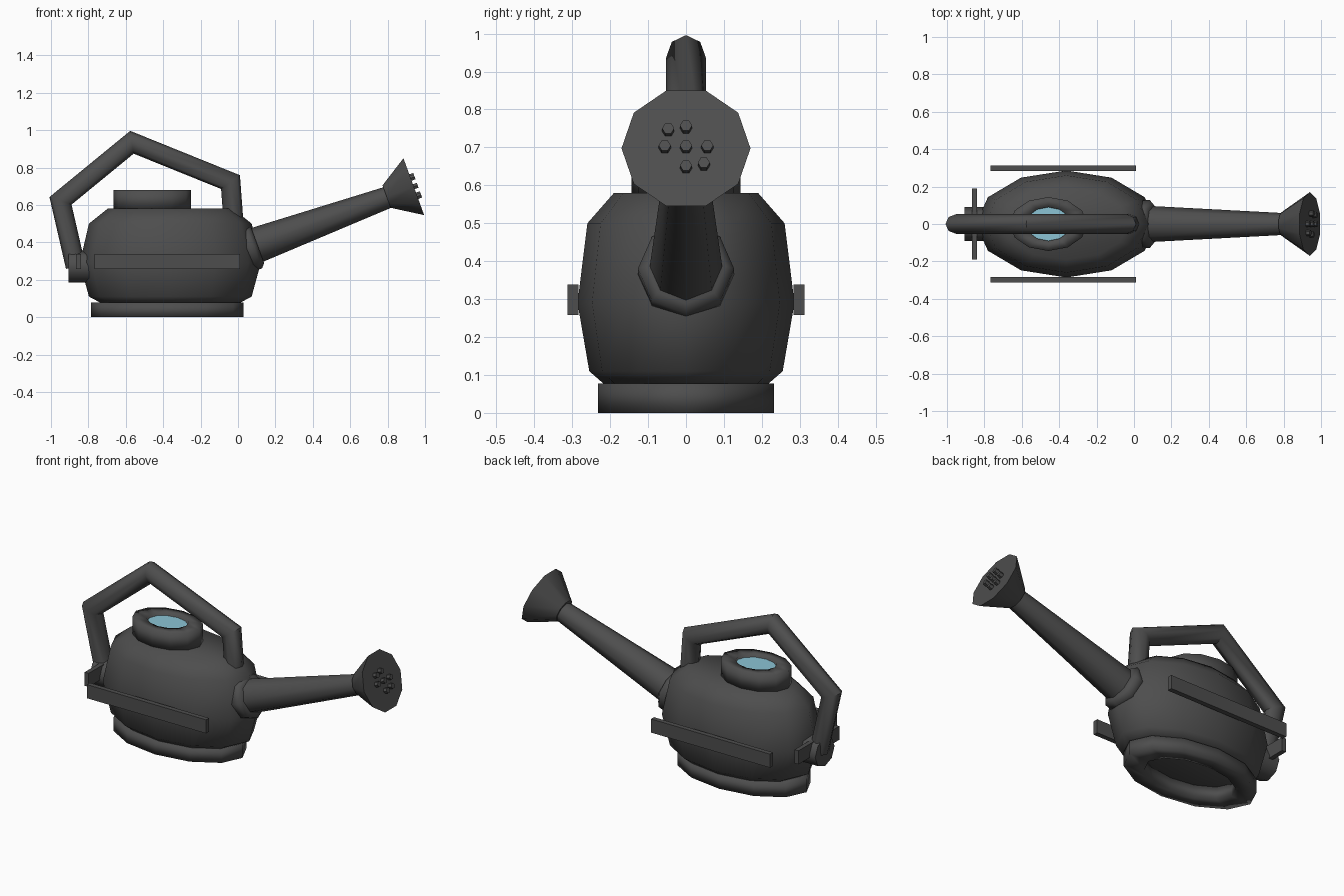
import bpy, bmesh, math
from mathutils import Vector

if "Cube" in bpy.data.objects:
    bpy.data.objects.remove(bpy.data.objects["Cube"])


def material(name, color):
    m = bpy.data.materials.new(name)
    m.diffuse_color = color
    m.use_nodes = True
    m.node_tree.nodes["Principled BSDF"].inputs["Base Color"].default_value = m.diffuse_color
    return m


GREY = material("dark_grey", (0.075, 0.075, 0.075, 1))
BLUE = material("water_blue", (0.26, 0.55, 0.66, 1))


def ring(x, z, ux, uz, ry, n, y=0.0, phase=0.0):
    """Ring of n points spanned by the xz vector (ux, uz) and the y axis."""
    out = []
    for i in range(n):
        a = math.tau * i / n + phase
        out.append(Vector((x + ux * math.cos(a), y + ry * math.sin(a), z + uz * math.cos(a))))
    return out


def finish(name, bm, mat, angle):
    bmesh.ops.recalc_face_normals(bm, faces=bm.faces)
    me = bpy.data.meshes.new(name)
    bm.to_mesh(me)
    bm.free()
    me.materials.append(mat)
    ob = bpy.data.objects.new(name, me)
    bpy.context.collection.objects.link(ob)
    bpy.ops.object.select_all(action='DESELECT')
    ob.select_set(True)
    bpy.context.view_layer.objects.active = ob
    if angle:
        bpy.ops.object.shade_smooth_by_angle(angle=math.radians(angle))
    return ob


def loft(name, rings, closed=False, mat=GREY, angle=50):
    """Skin a row of rings; cap the ends or close it into a tube wall."""
    bm = bmesh.new()
    vs = [[bm.verts.new(p) for p in r] for r in rings]
    n, m = len(vs[0]), len(vs)
    for k in range(m if closed else m - 1):
        a, b = vs[k], vs[(k + 1) % m]
        for i in range(n):
            j = (i + 1) % n
            bm.faces.new((a[i], a[j], b[j], b[i]))
    if not closed:
        bm.faces.new(vs[0])
        bm.faces.new(vs[-1])
    return finish(name, bm, mat, angle)


def box(name, x0, x1, y0, y1, z0, z1):
    bm = bmesh.new()
    bmesh.ops.create_cube(bm, size=1)
    for v in bm.verts:
        v.co = Vector(((x0 + x1) / 2 + v.co.x * (x1 - x0),
                       (y0 + y1) / 2 + v.co.y * (y1 - y0),
                       (z0 + z1) / 2 + v.co.z * (z1 - z0)))
    return finish(name, bm, GREY, 0)


# Oval body
CX = -0.362
profile = [(0.075, 0.37, 0.215), (0.11, 0.435, 0.255), (0.29, 0.484, 0.286),
           (0.5, 0.435, 0.26), (0.58, 0.335, 0.19)]
loft("body", [ring(CX, z, rx, 0, ry, 12) for z, rx, ry in profile])

# Open base ring and filler neck
for name, x, z0, z1, rx, ry, ix, iy in (
        ("base_ring", -0.378, 0, 0.077, 0.407, 0.232, 0.28, 0.155),
        ("filler_neck", -0.458, 0.575, 0.68, 0.208, 0.144, 0.12, 0.09)):
    loft(name, [ring(x, z0, rx, 0, ry, 12), ring(x, z1, rx, 0, ry, 12),
                ring(x, z1, ix, 0, iy, 12), ring(x, z0, ix, 0, iy, 12)],
         closed=True, angle=100)

# Water inside the neck
loft("water", [ring(-0.458, z, 0.12, 0, 0.09, 12) for z in (0.6, 0.662)], mat=BLUE)

# Strips on both sides and the back
for s, name in ((1, "left"), (-1, "right")):
    y0, y1 = sorted((s * 0.284, s * 0.312))
    box("side_strip_" + name, -0.766, 0.01, y0, y1, 0.258, 0.338)
box("back_strip", -0.866, -0.84, -0.19, 0.19, 0.258, 0.338)

# Handle: mitred eight-sided tube
path = [Vector(p) for p in ((-0.868, 0.27), (-0.949, 0.622), (-0.567, 0.935),
                            (-0.04, 0.722), (-0.025, 0.52))]
R = 0.053
rings = []
for i, p in enumerate(path):
    dirs = []
    if i > 0:
        dirs.append((p - path[i - 1]).normalized())
    if i < len(path) - 1:
        dirs.append((path[i + 1] - p).normalized())
    normals = [Vector((-d.y, d.x)) for d in dirs]
    m = sum(normals, Vector((0, 0))).normalized()
    m *= R / m.dot(normals[0])
    rings.append(ring(p.x, p.y, m.x, m.y, R, 8))
loft("handle", rings)

# Round mount at the foot of the handle
loft("handle_mount", [ring(x, 0.27, 0, 0.085, 0.09, 8) for x in (-0.905, -0.78)])

# Spout axis
tilt = math.radians(20)
axis = Vector((math.cos(tilt), math.sin(tilt)))
perp = Vector((-math.sin(tilt), math.cos(tilt)))
root = Vector((0.085, 0.38))


def along(t, r, n, y=0.0, v=0.0, phase=0.0):
    c = root + axis * t + perp * v
    return ring(c.x, c.y, perp.x * r, perp.y * r, r, n, y, phase)


# Spout, its collar and the sprinkler head
loft("spout", [along(-0.08, 0.1, 8), along(0.03, 0.095, 8), along(0.77, 0.058, 8)])
loft("spout_collar", [along(-0.06, 0.105, 8), along(-0.04, 0.127, 8),
                      along(0.0, 0.127, 8), along(0.02, 0.105, 8)])
loft("sprinkler_head", [along(0.757, 0.067, 10, v=0.006, phase=math.pi / 2),
                        along(0.912, 0.17, 10, v=0.006, phase=math.pi / 2)])

# Sprinkler nozzles
spots = [(0, 0), (0.056, 0), (-0.056, 0), (0, 0.056), (0, -0.056), (-0.047, 0.048), (0.047, -0.048)]
for k, (y, v) in enumerate(spots):
    loft("nozzle_%d" % (k + 1), [along(t, 0.016, 6, y, v + 0.006, math.pi / 6) for t in (0.9, 0.934)], angle=30)
